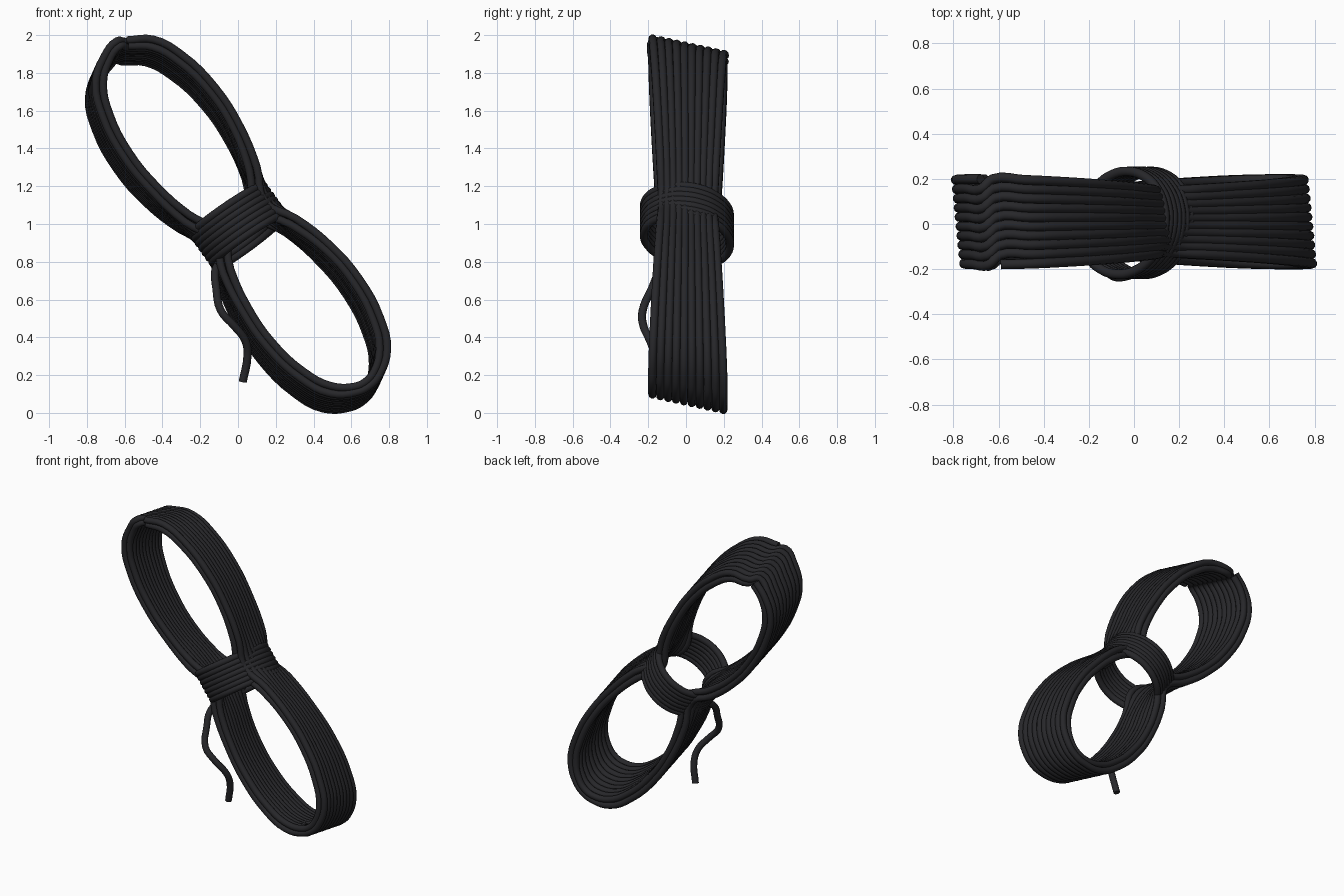
import bpy, math
from mathutils import Vector

if "Cube" in bpy.data.objects:
    bpy.data.objects.remove(bpy.data.objects["Cube"])

R = 0.0215                      # cable radius


def world(u, y, v, deg=37.0):
    """u across the bundle, v along it, y is depth; the bundle leans by deg."""
    c, s = math.cos(math.radians(deg)), math.sin(math.radians(deg))
    return Vector((u * c - v * s, y, 1 + u * s + v * c))


mat = bpy.data.materials.new("black_rubber")
mat.diffuse_color = (0.02, 0.02, 0.023, 1)
mat.use_nodes = True
mat.node_tree.nodes["Principled BSDF"].inputs["Base Color"].default_value = mat.diffuse_color


def cable(name, pts, res=4):
    cu = bpy.data.curves.new(name, 'CURVE')
    cu.dimensions = '3D'
    cu.bevel_depth = R
    cu.bevel_resolution = 3
    cu.resolution_u = res
    cu.use_fill_caps = True
    sp = cu.splines.new('BEZIER')
    sp.bezier_points.add(len(pts) - 1)
    for bp, p in zip(sp.bezier_points, pts):
        bp.co = p
        bp.handle_left_type = bp.handle_right_type = 'AUTO'
    ob = bpy.data.objects.new(name, cu)
    bpy.context.collection.objects.link(ob)
    cu.materials.append(mat)
    bpy.context.view_layer.objects.active = ob
    ob.select_set(True)
    bpy.ops.object.convert(target='MESH')
    bpy.ops.object.shade_smooth_by_angle(angle=math.radians(50))
    ob.select_set(False)


def coil(name, half, waist, tip, turns=10):
    """Pinched loops side by side, stepping over at the top seam."""
    right = half + [(waist, 0)] + [(u, -v) for u, v in reversed(half)]
    left = [(-u, v) for u, v in reversed(right)]
    turn = right + [(0, -tip)] + left + [(0.03, tip + 0.012)]
    pts = []
    for i in range(turns):
        y0 = -0.189 + 0.378 * i / (turns - 1)
        for u, v in turn:
            t = min(1, abs(v) / 1.1)
            y = y0 * (0.72 + 0.28 * t)
            k = 0.5 + 0.5 * min(1, t * 2.5)
            if v == 0:                   # strands hug the round wrap
                u = math.copysign(math.sqrt(waist ** 2 - y * y), u)
            pts.append(world(u - 0.21 * y * k, y + 0.01, v - 0.115 * y * k))
    cable(name, pts)


# Inner and outer layers: right half of the upper lobe, tip to waist
coil("inner_coil", [(0.065, 1.08), (0.163, 1.0), (0.23, 0.855),
                    (0.268, 0.63), (0.255, 0.4), (0.198, 0.18)], 0.18, 1.095)
coil("outer_coil", [(0.075, 1.11), (0.19, 1.03), (0.265, 0.87),
                    (0.303, 0.63), (0.29, 0.4), (0.24, 0.17)], 0.218, 1.125)

# Wrap round the waist, ending in the loose tail
W, N, RAD = 7, 16, 0.228
wrap = []
for j in range(W * N + 1):
    a = math.radians(200) + 2 * math.pi * j / N
    y = RAD * math.sin(a)
    v = 0.098 - 0.218 * j / (W * N) - 0.1 * y
    wrap.append(world(RAD * math.cos(a), 0.005 + y, v, 35.6))
wrap += [Vector(p) for p in [(-0.122, -0.14, 0.74), (-0.115, -0.18, 0.66),
                             (-0.09, -0.23, 0.54), (-0.02, -0.225, 0.46),
                             (0.04, -0.19, 0.38), (0.05, -0.16, 0.3),
                             (0.025, -0.14, 0.165)]]
cable("wrap_and_tail", wrap)
